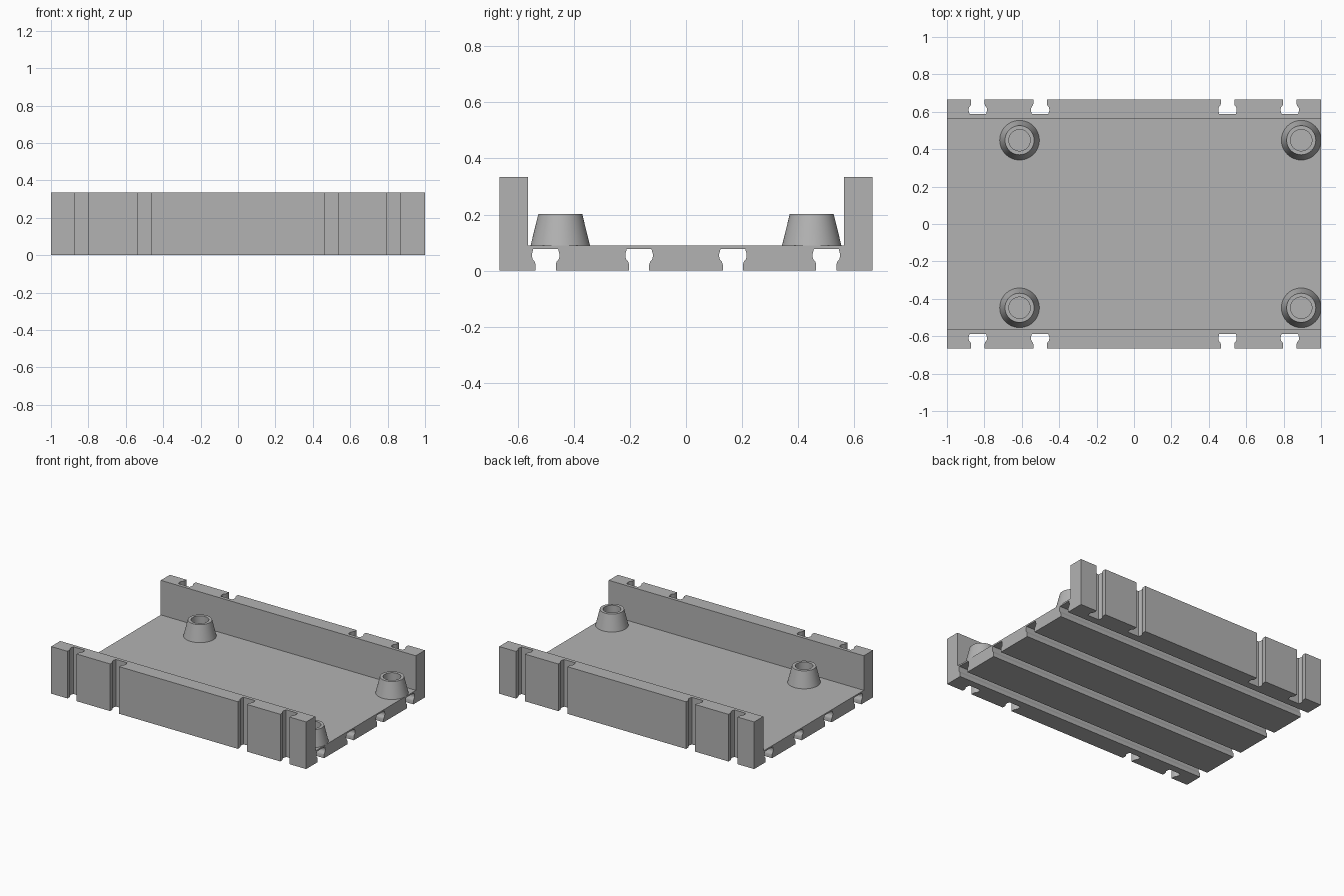
import bpy, bmesh, math
from mathutils import Vector

if "Cube" in bpy.data.objects:
    bpy.data.objects.remove(bpy.data.objects["Cube"])

grey = bpy.data.materials.new("mid grey")
grey.use_nodes = True
COLOUR = (0.45, 0.45, 0.45, 1)
grey.diffuse_color = COLOUR
grey.node_tree.nodes["Principled BSDF"].inputs["Base Color"].default_value = COLOUR

HALF_X, HALF_Y, WALL_IN = 1.0, 0.665, 0.563
FLOOR_Z, WALL_Z = 0.089, 0.334
# half of the keyhole slot: (half width, depth), from the mouth inwards
SLOT = [(0.036, 0), (0.036, 0.022), (0.039, 0.032), (0.046, 0.04),
        (0.049, 0.05), (0.049, 0.06), (0.046, 0.07), (0.044, 0.078)]


def make_object(name, bm):
    bmesh.ops.recalc_face_normals(bm, faces=bm.faces)
    mesh = bpy.data.meshes.new(name)
    bm.to_mesh(mesh)
    bm.free()
    mesh.materials.append(grey)
    obj = bpy.data.objects.new(name, mesh)
    bpy.context.collection.objects.link(obj)
    return obj


def extrude(bm, points, offset):
    face = bm.faces.new([bm.verts.new(p) for p in points])
    new = bmesh.ops.extrude_face_region(bm, geom=[face])["geom"]
    moved = [v for v in new if isinstance(v, bmesh.types.BMVert)]
    bmesh.ops.translate(bm, verts=moved, vec=Vector(offset))


def slot_outline(centre):
    left = [(centre - w, d) for w, d in SLOT]
    right = [(centre + w, d) for w, d in reversed(SLOT)]
    return left + right


# Tray body: channel section with four slots along the underside
section = [(-HALF_Y, 0)]
for y in (-0.5, -0.167, 0.167, 0.5):
    section += slot_outline(y)
section += [(HALF_Y, 0), (HALF_Y, WALL_Z), (WALL_IN, WALL_Z), (WALL_IN, FLOOR_Z),
            (-WALL_IN, FLOOR_Z), (-WALL_IN, WALL_Z), (-HALF_Y, WALL_Z)]
bm = bmesh.new()
extrude(bm, [(-HALF_X, y, z) for y, z in section], (2 * HALF_X, 0, 0))
tray = make_object("tray_body", bm)

# Upright slots in the outer side of both walls
bm = bmesh.new()
for side in (-1, 1):
    for x in (-0.835, -0.502, 0.5, 0.833):
        outline = slot_outline(x)
        outline = [(outline[0][0], -0.05)] + outline[1:-1] + [(outline[-1][0], -0.05)]
        extrude(bm, [(px, side * (HALF_Y - d), -0.1) for px, d in outline], (0, 0, 0.6))
cutter = make_object("wall_slot_cutter", bm)
cut = tray.modifiers.new("wall_slots", "BOOLEAN")
cut.object = cutter
cut.operation = "DIFFERENCE"
cut.solver = "EXACT"
cutter.hide_render = True
bpy.context.view_layer.objects.active = tray
tray.select_set(True)
bpy.ops.object.modifier_apply(modifier=cut.name)
bpy.data.objects.remove(cutter)


# Hollow tapered bosses on the floor
def boss(name, x, y, sides=48):
    profile = [(0.106, FLOOR_Z), (0.078, 0.203), (0.057, 0.203), (0.057, FLOOR_Z + 0.002)]
    bm = bmesh.new()
    rings = []
    for r, z in profile:
        angles = [2 * math.pi * i / sides for i in range(sides)]
        rings.append([bm.verts.new((x + r * math.cos(a), y + r * math.sin(a), z))
                      for a in angles])
    for low, high in zip(rings, rings[1:]):
        for i in range(sides):
            j = (i + 1) % sides
            bm.faces.new((low[i], low[j], high[j], high[i]))
    bm.faces.new(rings[-1])
    bm.faces.new(rings[0])
    return make_object(name, bm)


for end, x in (("right", -0.612), ("left", 0.894)):
    for side, y in (("front", -0.448), ("back", 0.448)):
        boss(f"{side}_{end}_boss", x, y)

bpy.ops.object.select_all(action="DESELECT")
for obj in bpy.context.scene.objects:
    if obj.type == "MESH":
        obj.select_set(True)
bpy.ops.object.shade_smooth_by_angle(angle=math.radians(30))
